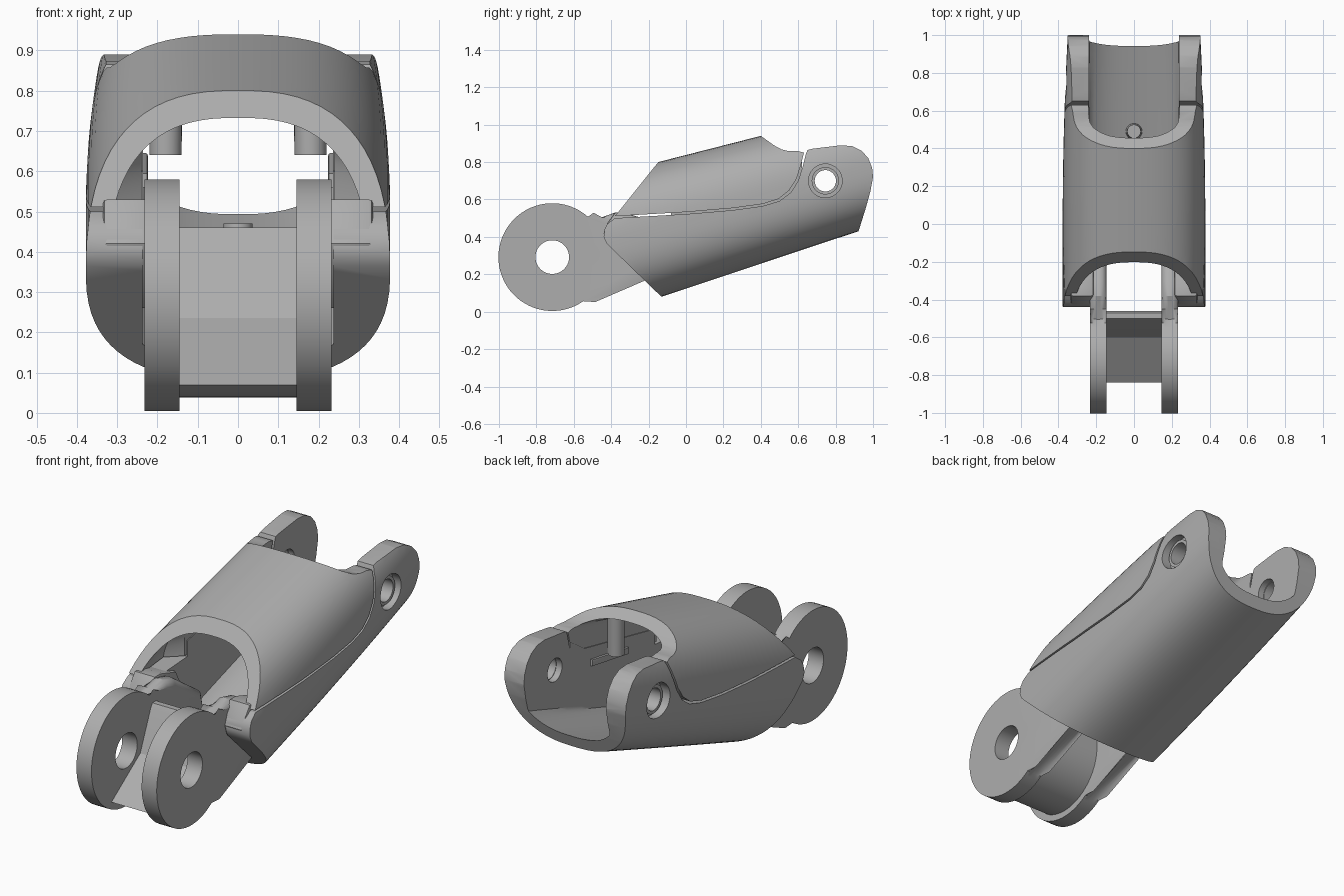
import bpy, bmesh, math
from math import cos, sin, radians, pi

if "Cube" in bpy.data.objects:
    bpy.data.objects.remove(bpy.data.objects["Cube"])

grey = bpy.data.materials.new("plain_grey")
grey.use_nodes = True
GREY = (0.42, 0.42, 0.42, 1)
grey.diffuse_color = GREY
grey.node_tree.nodes["Principled BSDF"].inputs["Base Color"].default_value = GREY


def finish(bm, name):
    bmesh.ops.recalc_face_normals(bm, faces=bm.faces)
    mesh = bpy.data.meshes.new(name)
    bm.to_mesh(mesh)
    bm.free()
    mesh.materials.append(grey)
    obj = bpy.data.objects.new(name, mesh)
    bpy.context.collection.objects.link(obj)
    return obj


def prism(name, pts, x0, x1, bevel=0, segments=3):
    """Side outline of (y, z) points, extruded along x with rounded rims."""
    bm = bmesh.new()
    rings = [[bm.verts.new((x, y, z)) for y, z in pts] for x in (x0, x1)]
    caps = [bm.faces.new(r) for r in rings]
    n = len(pts)
    for i in range(n):
        j = (i + 1) % n
        bm.faces.new((rings[0][i], rings[0][j], rings[1][j], rings[1][i]))
    if bevel:
        rims = list({e for f in caps for e in f.edges})
        bmesh.ops.bevel(bm, geom=rims, offset=bevel, segments=segments,
                        profile=0.5, affect='EDGES', clamp_overlap=True)
    return finish(bm, name)


def arc(cy, cz, r, a0, a1, n):
    return [(cy + r * cos(radians(a0 + (a1 - a0) * i / n)),
             cz + r * sin(radians(a0 + (a1 - a0) * i / n))) for i in range(n + 1)]


def circle(cy, cz, r, n=40):
    return arc(cy, cz, r, 0, 360 * (n - 1) / n, n - 1)


def loft(name, y0, y1, inset=0, limit=lambda y: 1.0, steps=28, n=72):
    """Tapered tube body with rounded-square sections."""
    bm = bmesh.new()
    rings = []
    for k in range(steps + 1):
        y = y0 + (y1 - y0) * k / steps
        low = 0.08 + 0.333 * (y + 0.13) + inset
        high = 0.80 + 0.255 * (y + 0.15) - inset
        w = 0.378 - 0.027 * max(0, y) ** 2 - inset
        ring = []
        for i in range(n):
            a = 2 * pi * (i + 0.5) / n
            c, s = cos(a), sin(a)
            x = w * math.copysign(abs(c) ** 0.78, c)
            z = (low + high) / 2 + (high - low) / 2 * math.copysign(abs(s) ** 0.78, s)
            x = max(-limit(y), min(limit(y), x))
            ring.append(bm.verts.new((x, y, z)))
        rings.append(ring)
    for a, b in zip(rings, rings[1:]):
        for i in range(n):
            j = (i + 1) % n
            bm.faces.new((a[i], a[j], b[j], b[i]))
    bm.faces.new(rings[0])
    bm.faces.new(rings[-1])
    return finish(bm, name)


def cut(obj, tool, operation='DIFFERENCE'):
    bpy.context.view_layer.objects.active = obj
    mod = obj.modifiers.new("cut", 'BOOLEAN')
    mod.operation, mod.solver, mod.object = operation, 'EXACT', tool
    bpy.ops.object.modifier_apply(modifier=mod.name)
    bpy.data.objects.remove(tool)


# Seam shared by the trough and the cover
seam = [(-0.38, 0.50), (0.0, 0.522), (0.25, 0.543), (0.41, 0.565), (0.50, 0.592),
        (0.56, 0.637), (0.60, 0.70), (0.625, 0.78), (0.64, 0.84)]

# Lower trough with the two rear lugs
lower = loft("lower_shell", -0.5, 1.05)
lower_side = seam + [(0.65, 0.865), (0.68, 0.872), (0.83, 0.89), (0.89, 0.885),
                     (0.94, 0.86), (0.975, 0.82), (0.995, 0.77), (1.0, 0.72),
                     (0.985, 0.64), (0.96, 0.55), (0.91, 0.39), (-0.08, 0.03),
                     (-0.425, 0.365), (-0.44, 0.40), (-0.435, 0.44), (-0.42, 0.47)]
cut(lower, prism("cutter", lower_side, -0.6, 0.6), 'INTERSECT')
cut(lower, loft("cutter", -0.6, 1.15, 0.056, lambda y: 0.237))

# Open the top between the lugs
cut(lower, prism("cutter", [(0.55, 0.7), (1.2, 0.7), (1.2, 1.2), (0.55, 1.2)],
                 -0.237, 0.237))
for s in (-1, 1):
    cut(lower, prism("cutter", circle(0.745, 0.70, 0.06), s * 0.1, s * 0.5))
    cut(lower, prism("cutter", circle(0.745, 0.70, 0.09), s * 0.315, s * 0.5))

# Upper cover
cover = loft("upper_cover", -0.5, 1.05)
cover_side = [(y - 0.009 * min(1, max(0, (y - 0.4) * 6)), z + 0.011) for y, z in seam]
cover_side += [(0.60, 0.858), (0.55, 0.858), (0.51, 0.868), (0.47, 0.89),
               (0.40, 0.94), (0.37, 0.98), (-0.08, 0.885)]
cut(cover, prism("cutter", cover_side, -0.6, 0.6), 'INTERSECT')
cut(cover, loft("cutter", -0.6, 1.15, 0.054,
                lambda y: 0.34 if y < -0.12 else 0.24))

parts = [lower, cover]
disc_y, disc_z = -0.715, 0.292
arm_side = arc(disc_y, disc_z, 0.288, 43, 305, 48) + [
    (-0.50, 0.085), (-0.20, 0.175), (-0.05, 0.24), (-0.08, 0.36),
    (-0.30, 0.51), (-0.38, 0.53), (-0.45, 0.505)]
flange_side = [(-0.425, 0.37), (-0.44, 0.42), (-0.42, 0.475), (-0.38, 0.53),
               (-0.33, 0.53), (-0.20, 0.49), (-0.10, 0.30), (-0.30, 0.26)]

for s, side in ((-1, "right"), (1, "left")):
    # Front hinge disc and its arm
    arm = prism(side + "_hinge_arm", arm_side, s * 0.145, s * 0.232, 0.036, 4)
    cut(arm, prism("cutter", circle(disc_y, disc_z, 0.09), s * 0.1, s * 0.3))
    # Step joining the arm to the trough wall
    flange = prism(side + "_front_flange", flange_side, s * 0.215, s * 0.335, 0.01, 2)
    # Inner wall behind the seam, with a rail
    wall = prism(side + "_inner_wall", [(-0.08, 0.45), (0.62, 0.55), (0.62, 0.80),
                                        (0.50, 0.72), (-0.08, 0.60)],
                 s * 0.236, s * 0.30)
    rail = prism(side + "_inner_rail", [(0.15, 0.56), (0.45, 0.61), (0.45, 0.645),
                                        (0.15, 0.595)], s * 0.224, s * 0.25, 0.005, 2)
    # Rear bushing
    bush = prism(side + "_rear_bushing", circle(0.745, 0.70, 0.073), s * 0.27, s * 0.335)
    cut(bush, prism("cutter", circle(0.745, 0.70, 0.057), s * 0.2, s * 0.5))
    # Post hanging from the cover
    bm = bmesh.new()
    bmesh.ops.create_cone(bm, cap_ends=True, segments=24, radius1=0.04, radius2=0.042,
                          depth=0.20)
    bmesh.ops.translate(bm, verts=bm.verts, vec=(s * 0.18, 0.32, 0.74))
    post = finish(bm, side + "_cover_post")
    parts += [arm, flange, wall, rail, bush, post]

# Web between the hinge discs
web_side = arc(disc_y, disc_z, 0.254, 241, 360, 24) + [
    (-0.461, 0.445), (-0.47, 0.46), (-0.50, 0.46), (-0.515, 0.435), (-0.60, 0.235)]
parts.append(prism("hinge_web", web_side, -0.16, 0.16))

# Small peg on the trough floor
bm = bmesh.new()
bmesh.ops.create_cone(bm, cap_ends=True, segments=24, radius1=0.045, radius2=0.036,
                      depth=0.16)
bmesh.ops.translate(bm, verts=bm.verts, vec=(0, 0.49, 0.39))
peg = finish(bm, "floor_peg")
parts.append(peg)

for obj in parts:
    bpy.ops.object.select_all(action='DESELECT')
    obj.select_set(True)
    bpy.context.view_layer.objects.active = obj
    bpy.ops.object.shade_smooth_by_angle(angle=radians(32))
